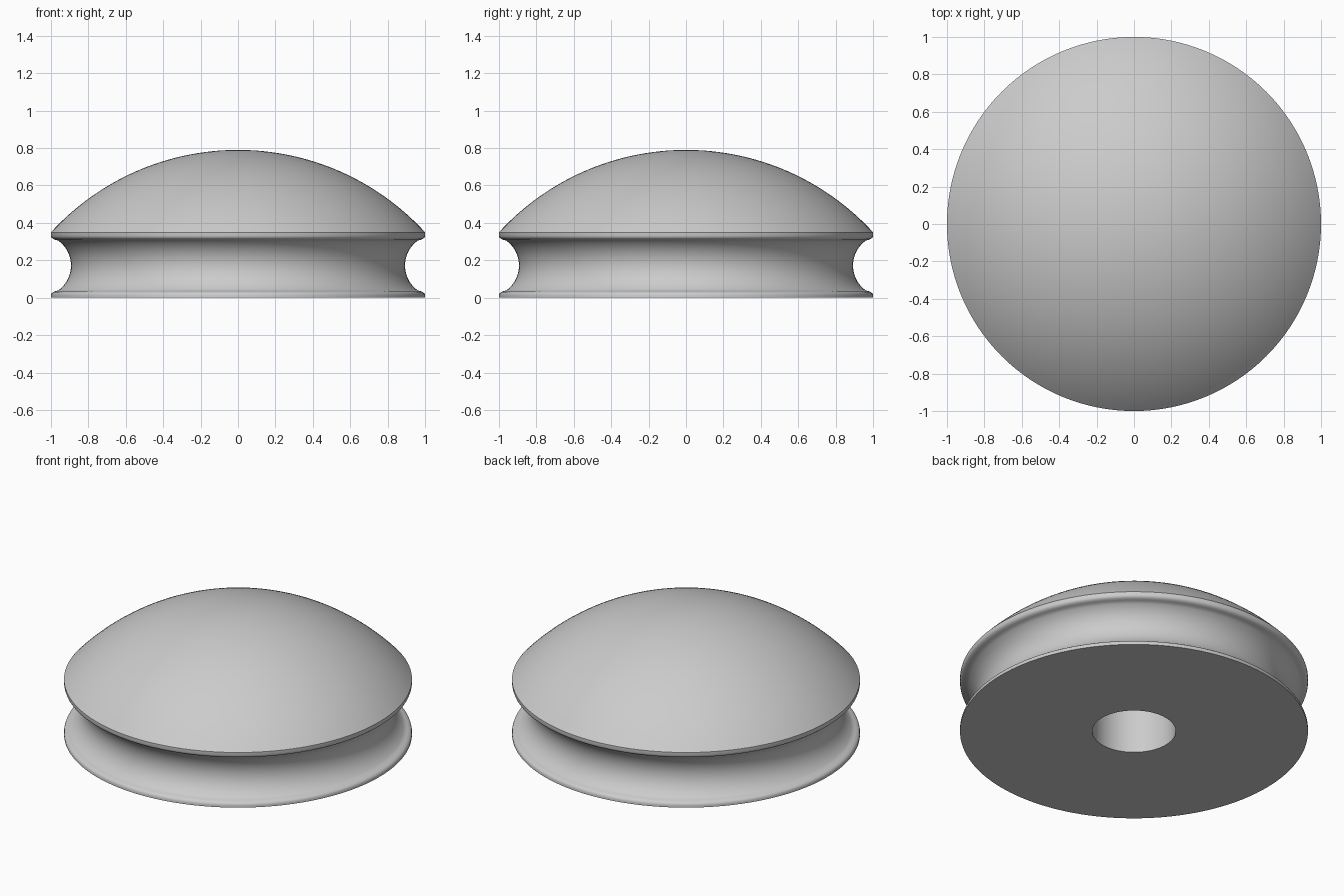
import bpy
import bmesh
from math import sin, cos, pi, asin, radians

if "Cube" in bpy.data.objects:
    bpy.data.objects.remove(bpy.data.objects["Cube"], do_unlink=True)

SEGMENTS = 128
HOLE_RADIUS, HOLE_DEPTH = 0.24, 0.5
APEX, DOME_RADIUS = 0.79, 1.356
GROOVE_Z, GROOVE_FLOOR, GROOVE_RADIUS, GROOVE_HALF = 0.172, 0.893, 0.164, 0.134


def arc(cx, cz, radius, start, end, steps):
    """Points on a circle in the radius/height plane, angles in radians."""
    angles = [start + (end - start) * i / steps for i in range(steps + 1)]
    return [(cx + radius * cos(a), cz + radius * sin(a)) for a in angles]


# Blind hole and flat underside
profile = [(0, HOLE_DEPTH), (HOLE_RADIUS, HOLE_DEPTH), (HOLE_RADIUS, 0), (1, 0)]

# Concave groove between two rounded lips
spread = asin(GROOVE_HALF / GROOVE_RADIUS)
groove = arc(GROOVE_FLOOR + GROOVE_RADIUS, GROOVE_Z, GROOVE_RADIUS,
             pi + spread, pi - spread, 24)
lip = [(1, 0.158), (0.997, 0.149), (0.988, 0.142), (0.976, 0.137)]
profile += [(r, GROOVE_Z - h) for r, h in lip]
profile += groove
profile += [(r, GROOVE_Z + h) for r, h in reversed(lip)]

# Spherical dome
profile += arc(0, APEX - DOME_RADIUS, DOME_RADIUS, asin(1) - asin(1 / DOME_RADIUS), pi / 2, 32)

# Revolve the profile
bm = bmesh.new()
verts = [bm.verts.new((r, 0, z)) for r, z in profile]
edges = [bm.edges.new(pair) for pair in zip(verts, verts[1:])]
bmesh.ops.spin(bm, geom=verts + edges, cent=(0, 0, 0), axis=(0, 0, 1),
               angle=2 * pi, steps=SEGMENTS)
bmesh.ops.remove_doubles(bm, verts=bm.verts, dist=0.0005)
bmesh.ops.recalc_face_normals(bm, faces=bm.faces)
mesh = bpy.data.meshes.new("grooved_dome")
bm.to_mesh(mesh)
bm.free()
dome = bpy.data.objects.new("grooved_dome", mesh)
bpy.context.collection.objects.link(dome)

# Plain grey finish
grey = bpy.data.materials.new("light_grey")
grey.use_nodes = True
grey.diffuse_color = (0.6, 0.6, 0.6, 1)
grey.node_tree.nodes["Principled BSDF"].inputs["Base Color"].default_value = grey.diffuse_color
mesh.materials.append(grey)

# Smooth surface with crisp rims
bpy.ops.object.select_all(action="DESELECT")
dome.select_set(True)
bpy.context.view_layer.objects.active = dome
bpy.ops.object.shade_smooth_by_angle(angle=radians(35))
